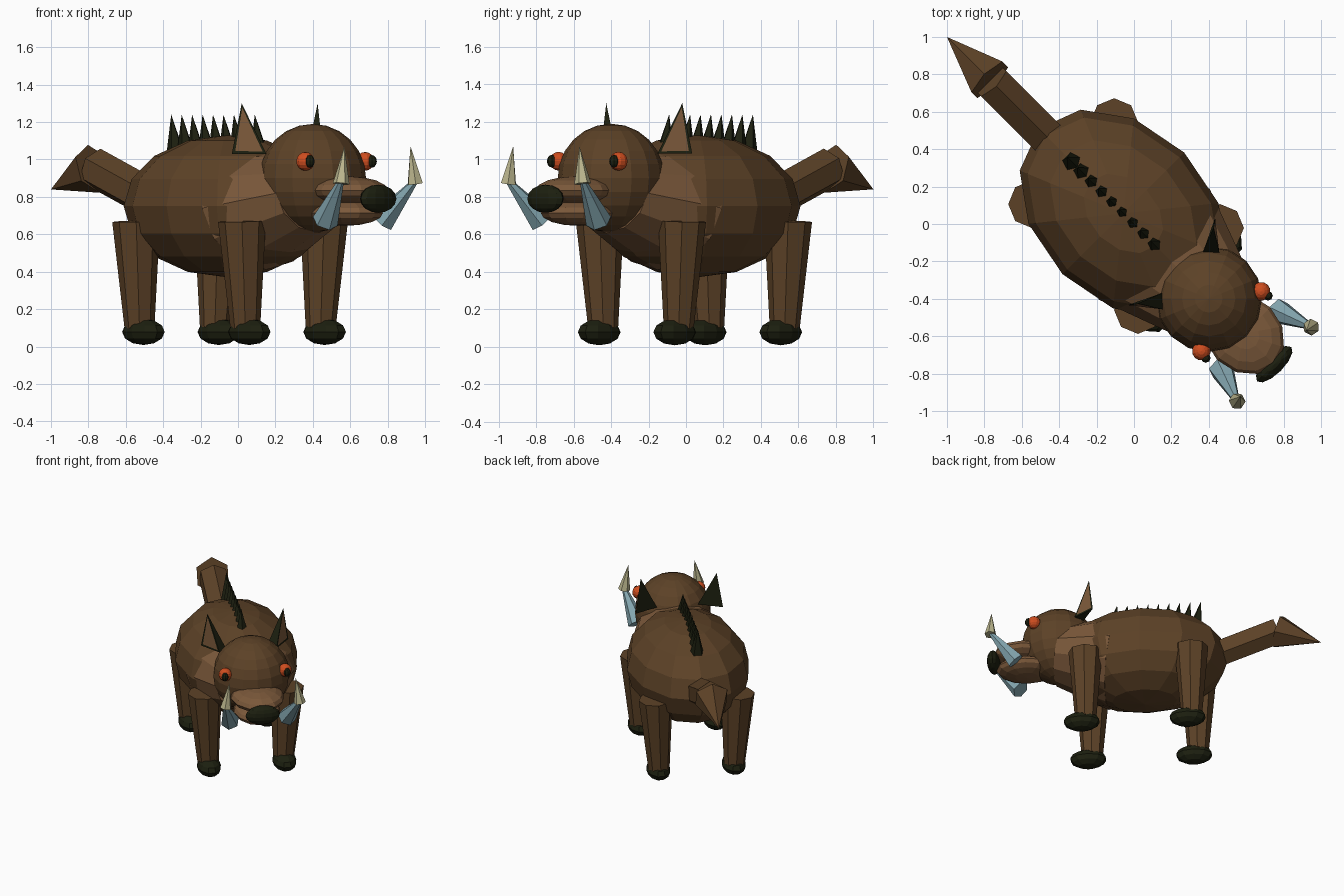
import bpy, bmesh
from math import pi
from mathutils import Matrix, Vector

cube = bpy.data.objects.get("Cube")
if cube:
    bpy.data.objects.remove(cube, do_unlink=True)

# Parts are laid out with +x forward and +y left, then turned on the spot
TURN = Matrix.Rotation(-pi / 4, 4, 'Z')


def material(name, r, g, b):
    m = bpy.data.materials.new(name)
    m.use_nodes = True
    m.diffuse_color = (r, g, b, 1)
    bsdf = next(n for n in m.node_tree.nodes if n.type == 'BSDF_PRINCIPLED')
    bsdf.inputs["Base Color"].default_value = (r, g, b, 1)
    return m


BROWN = material("hide brown", .108, .054, .020)
TAN = material("light brown", .20, .10, .043)
DARK = material("dark bristle", .012, .014, .005)
ORANGE = material("eye orange", .62, .075, .014)
BLUE = material("tusk blue", .23, .38, .43)
IVORY = material("tusk ivory", .50, .47, .27)


def finish(name, bm, *mats):
    bm.normal_update()
    mesh = bpy.data.meshes.new(name)
    bm.to_mesh(mesh)
    bm.free()
    mesh.transform(TURN)
    for m in mats:
        mesh.materials.append(m)
    obj = bpy.data.objects.new(name, mesh)
    bpy.context.collection.objects.link(obj)
    return obj


def ball(name, centre, size, mat, segs=12, rings=8):
    bm = bmesh.new()
    bmesh.ops.create_uvsphere(
        bm, u_segments=segs, v_segments=rings, radius=1,
        matrix=Matrix.Translation(centre) @ Matrix.Diagonal((*size, 1)))
    return finish(name, bm, mat)


def taper(name, start, end, r1, r2, mat, sides=8, flatten=1):
    """Cone or frustum running from start to end."""
    a, b = Vector(start), Vector(end)
    axis = b - a
    turn = axis.to_track_quat('Z', 'Y').to_matrix().to_4x4()
    bm = bmesh.new()
    bmesh.ops.create_cone(
        bm, cap_ends=True, segments=sides, radius1=r1, radius2=r2, depth=axis.length,
        matrix=Matrix.Translation((a + b) / 2) @ turn @ Matrix.Diagonal((1, flatten, 1, 1)))
    return finish(name, bm, mat)


def ear(name, side):
    """Three-sided spike with a light panel inset in its front face."""
    bm = bmesh.new()
    outer, inner, front, tip = [bm.verts.new((x, side * y, z)) for x, y, z in (
        (.283, .33, 1.03), (.367, .155, 1.03), (.43, .215, 1.03), (.315, .287, 1.3))]
    panel = bm.faces.new((outer, front, tip))
    for corners in ((front, inner, tip), (inner, outer, tip), (outer, inner, front)):
        bm.faces.new(corners)
    bmesh.ops.recalc_face_normals(bm, faces=bm.faces[:])
    bmesh.ops.inset_individual(bm, faces=[panel], thickness=.024)
    panel.material_index = 1
    return finish(name, bm, DARK, TAN)


# Trunk, neck and head
ball("body", (-.08, 0, .75), (.64, .46, .38), BROWN)
taper("neck", (.15, 0, .74), (.56, 0, .82), .42, .27, TAN, 12, .8)
ball("head", (.565, 0, .9), (.285, .285, .29), BROWN, 16, 12)
ball("upper_snout", (.83, 0, .835), (.235, .2, .075), TAN, 12, 8)
ball("lower_jaw", (.81, 0, .715), (.23, .175, .07), TAN, 12, 8)
ball("nose", (1.06, 0, .79), (.05, .13, .075), DARK, 12, 8)

# Paired parts
for side, label in ((1, "left"), (-1, "right")):
    ear(label + "_ear", side)
    ball(label + "_eye", (.735, side * .226, .99), (.05, .05, .05), ORANGE)
    ball(label + "_pupil", (.778, side * .235, .99), (.026, .026, .034), DARK, 8, 6)
    taper(label + "_tusk_base", (.875, side * .215, .67), (1.055, side * .28, .88),
          .07, .018, BLUE, 6)
    taper(label + "_tusk_tip", (1.06, side * .28, .87), (1.054, side * .25, 1.07),
          .045, 0, IVORY, 6)
    for x, end in ((.34, "front"), (-.46, "back")):
        taper(f"{end}_{label}_leg", (x, side * .285, .1), (x, side * .31, .67),
              .08, .128, BROWN)
        ball(f"{end}_{label}_hoof", (x + .03, side * .285, .078), (.14, .09, .07),
             DARK, 10, 6)

# Bristles along the back
for i in range(9):
    x = -.47 + i * .079
    taper(f"mane_spike_{i + 1}", (x, 0, 1.03), (x - .035, 0, 1.24), .052, 0, DARK, 5)

# Tail rises, then drops to a point
taper("tail_base", (-.58, 0, .76), (-1.08, 0, .955), .11, .11, BROWN, 6)
taper("tail_tip", (-1.09, 0, .95), (-1.414, 0, .84), .135, 0, BROWN, 6)
